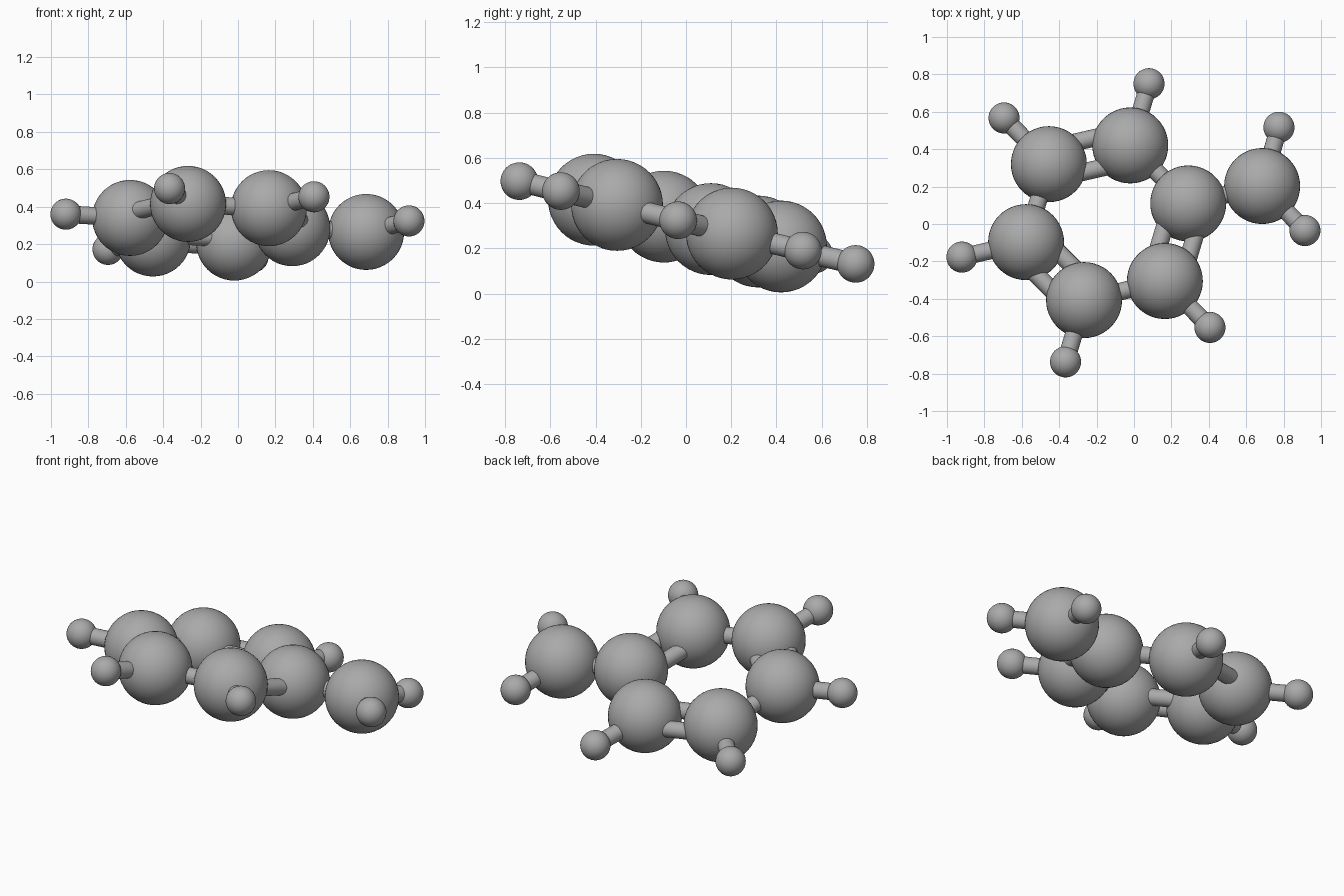
import bpy
from mathutils import Vector

if "Cube" in bpy.data.objects:
    bpy.data.objects.remove(bpy.data.objects["Cube"], do_unlink=True)

grey = bpy.data.materials.new("neutral grey")
grey.use_nodes = True
colour = (0.4, 0.4, 0.4, 1)
grey.diffuse_color = colour
grey.node_tree.nodes["Principled BSDF"].inputs["Base Color"].default_value = colour

BIG, SMALL, ROD, GAP = 0.203, 0.083, 0.047, 0.085


def finish(name):
    obj = bpy.context.object
    obj.name = name
    obj.data.materials.append(grey)
    return obj


def ball(name, centre, radius):
    bpy.ops.mesh.primitive_uv_sphere_add(segments=48, ring_count=24, radius=radius, location=centre)
    finish(name)
    bpy.ops.object.shade_smooth_by_angle()


def rod(name, a, b, shift=Vector()):
    axis = b - a
    bpy.ops.mesh.primitive_cylinder_add(vertices=24, radius=ROD, depth=axis.length,
                                        location=(a + b) / 2 + shift)
    obj = finish(name)
    obj.rotation_euler = axis.to_track_quat("Z", "Y").to_euler()
    bpy.ops.object.shade_smooth_by_angle()


# Large balls of the six-sided ring, in order, then the one outside it
ring = [Vector(p) for p in (
    (-0.455, 0.32, 0.23), (-0.02, 0.42, 0.208), (0.29, 0.11, 0.285),
    (0.165, -0.305, 0.392), (-0.267, -0.407, 0.415), (-0.577, -0.097, 0.34))]
side = Vector((0.685, 0.203, 0.265))

# Small balls, each with the large ball it hangs on
tips = [
    (ring[0], (-0.695, 0.567, 0.172)), (ring[1], (0.08, 0.75, 0.131)),
    (ring[3], (0.406, -0.553, 0.453)), (ring[4], (-0.366, -0.737, 0.497)),
    (ring[5], (-0.92, -0.177, 0.36)), (side, (0.775, 0.517, 0.19)),
    (side, (0.914, -0.035, 0.324))]

for i, p in enumerate(ring):
    ball(f"ring_ball_{i + 1}", p, BIG)
ball("side_ball", side, BIG)

# Ring rods alternate between pairs, spread in the ring's plane, and singles
normal = (ring[2] - ring[0]).cross(ring[4] - ring[0]).normalized()
for i, a in enumerate(ring):
    b = ring[(i + 1) % len(ring)]
    if i % 2 == 0:
        spread = (b - a).cross(normal).normalized() * GAP
        rod(f"double_rod_{i + 1}_inner", a, b, spread)
        rod(f"double_rod_{i + 1}_outer", a, b, -spread)
    else:
        rod(f"single_rod_{i + 1}", a, b)
rod("side_rod", ring[2], side)

# Small balls and their rods
for i, (base, tip) in enumerate(tips):
    tip = Vector(tip)
    ball(f"tip_ball_{i + 1}", tip, SMALL)
    rod(f"tip_rod_{i + 1}", base, tip)
